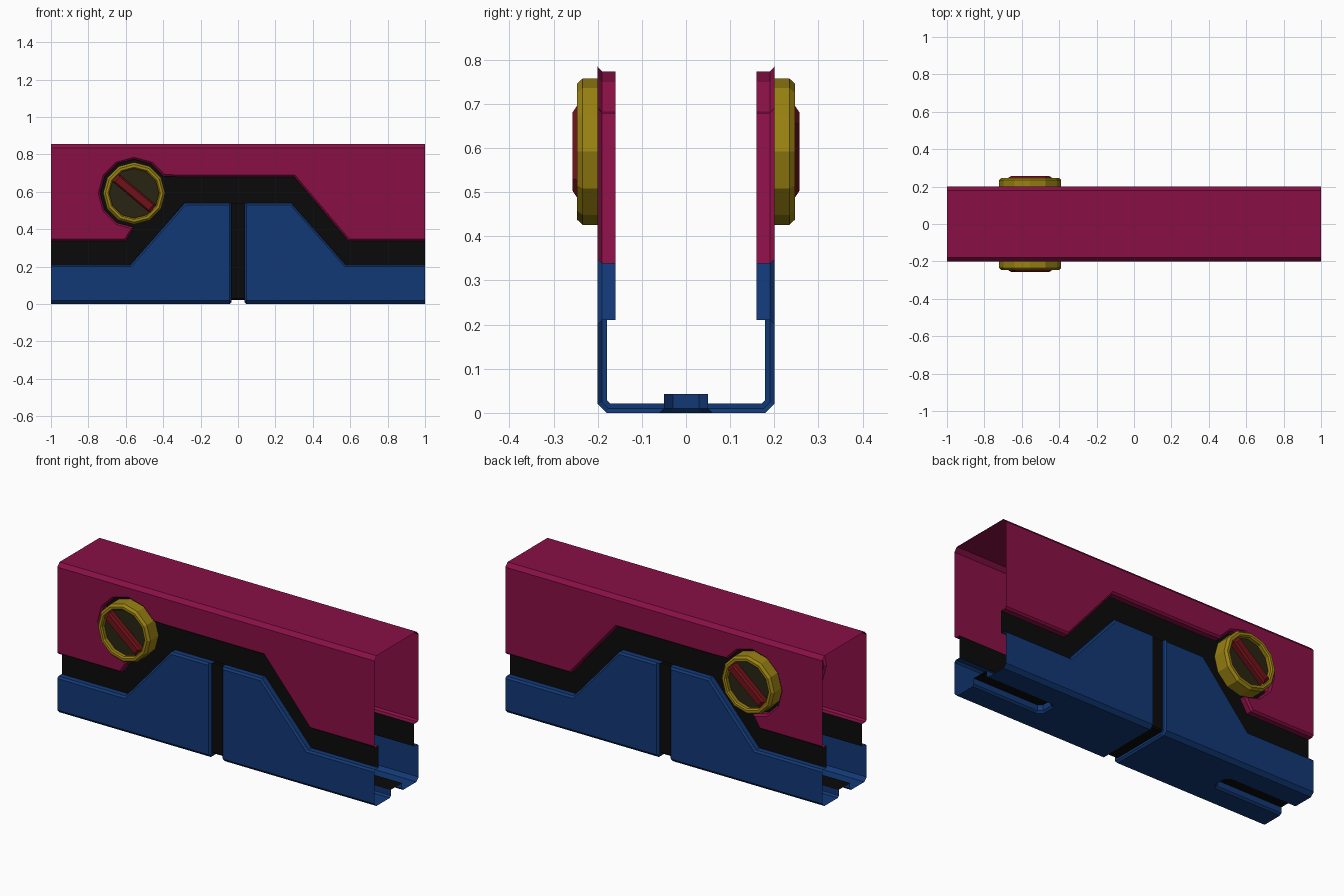
import bpy, bmesh, math
from mathutils import Vector

if "Cube" in bpy.data.objects:
    bpy.data.objects.remove(bpy.data.objects["Cube"])


def material(name, rgb):
    m = bpy.data.materials.new(name)
    m.diffuse_color = (*rgb, 1)
    m.use_nodes = True
    m.node_tree.nodes["Principled BSDF"].inputs["Base Color"].default_value = m.diffuse_color
    return m


MAGENTA = material("magenta", (0.25, 0.005, 0.06))
BLUE = material("blue", (0.006, 0.04, 0.18))
BLACK = material("black", (0.003, 0.003, 0.003))
GOLD = material("gold", (0.32, 0.22, 0.006))
OLIVE = material("dark_olive", (0.022, 0.017, 0.006))
RED = material("dark_red", (0.16, 0.006, 0.009))


def offset(pts, d):
    """Shift an open 2D path to its left by d, with mitred corners."""
    ps = [Vector(p) for p in pts]
    ns = [Vector((a.y - b.y, b.x - a.x)).normalized() for a, b in zip(ps, ps[1:])]
    ns = [ns[0]] + ns + [ns[-1]]
    return [tuple(p + (a + b) * d / (1 + a.dot(b))) for p, a, b in zip(ps, ns, ns[1:])]


def side(pts, y):
    return [(x, y, z) for x, z in pts]


def flat(pts, z):
    return [(x, y, z) for x, y in pts]


def cross(pts, x):
    return [(x, y, z) for y, z in pts]


def make(name, mat, polys=(), lofts=(), mirror=None, closed=False):
    """Mesh from single polygons plus strips bridging successive point loops."""
    bm = bmesh.new()
    for poly in polys:
        bm.faces.new([bm.verts.new(p) for p in poly])
    for loops in lofts:
        rows = [[bm.verts.new(p) for p in loop] for loop in loops]
        n = len(rows[0])
        for a, b in zip(rows, rows[1:]):
            for i in range(n if closed else n - 1):
                j = (i + 1) % n
                bm.faces.new((a[i], a[j], b[j], b[i]))
    bmesh.ops.remove_doubles(bm, verts=bm.verts, dist=1e-4)
    bmesh.ops.recalc_face_normals(bm, faces=bm.faces)
    me = bpy.data.meshes.new(name)
    bm.to_mesh(me)
    bm.free()
    me.materials.append(mat)
    ob = bpy.data.objects.new(name, me)
    bpy.context.collection.objects.link(ob)
    if mirror:
        mod = ob.modifiers.new("mirror", "MIRROR")
        mod.use_axis = mirror
    return ob


W, LIP, B = 0.20, 0.16, 0.01        # half width, trench floor, edge bevel
CX, CZ = -0.555, 0.592              # knob centre

# Upper cover: lower outline wraps round the knob, with an inward lip
notch = [(CX + 0.182 * math.cos(math.radians(a)), CZ + 0.182 * math.sin(math.radians(a)))
         for a in range(270, 0, -30)]
cover_edge = ([(-1, 0.338), (-0.6, 0.338)] + notch +
              [(-0.31, 0.68), (0.3, 0.68), (0.59, 0.338), (1, 0.338)])
cover_out = offset(cover_edge, B)
roof = [(-W, 0.835), (-0.18, 0.857), (0, 0.857)]
make("upper_cover", MAGENTA,
     polys=[side(cover_out + [(1, 0.835), (-1, 0.835)], -W)],
     lofts=[[side(cover_out, -W), side(cover_edge, -W + B), side(cover_edge, -LIP)],
            [cross(roof, -1), cross(roof, 1)]],
     mirror=(False, True, False))

# Lower tray: one quarter, mirrored both ways, with centre gap and floor slots
G = 0.035
tray_edge = [(1, 0.21), (0.575, 0.21), (0.285, 0.54), (G, 0.54)]
tray_out = offset(tray_edge, B)
tray_out[-1] = (G + B, 0.54 - B)
section = [(-W, 0.54), (-W, 0.02), (-0.18, 0), (0, 0)]
gap_in = offset(section, 0.021)
slot = [(0.565, 0), (0.565, -0.03), (0.585, -0.05), (1, -0.05)]
slot_out = offset(slot, -B)
make("lower_tray", BLUE,
     polys=[side(tray_out + [(G + B, 0.02), (1, 0.02)], -W),
            flat(slot_out + [(1, -0.18), (G + B, -0.18), (G + B, 0)], 0),
            [(G + B, -W, 0.02), (1, -W, 0.02), (1, -0.18, 0), (G + B, -0.18, 0)]],
     lofts=[[side(tray_out, -W), side(tray_edge, -W + B), side(tray_edge, -LIP)],
            [cross(section, G + B), cross(offset(section, B), G), cross(gap_in, G)],
            [flat(slot_out, 0), flat(slot, B), flat(slot, 0.043)]],
     mirror=(True, True, False))

# Black floors of the side trench, centre gap and slots
tray_full = tray_edge + [(-x, z) for x, z in reversed(tray_edge)]
make("side_trench_floor", BLACK, polys=[side(cover_edge + tray_full, -LIP)],
     mirror=(False, True, False))
gap_path = [(-LIP, 0.54)] + gap_in
make("centre_gap_floor", BLACK, lofts=[[cross(gap_path, -G), cross(gap_path, G)]],
     mirror=(False, True, False))
make("slot_floor", BLACK, polys=[flat(slot + [(1, 0)], 0.043)],
     mirror=(True, True, False))

# Knobs: ring, recessed disc and slanted bar on both sides
for label, s in (("front", 1), ("back", -1)):
    def place(pts, h):
        return [(CX + s * u, -s * h, CZ + v) for u, v in pts]

    def ring(r, h):
        return place([(r * math.cos(i * math.pi / 6), r * math.sin(i * math.pi / 6))
                      for i in range(12)], h)

    def bar(a, b, h):
        c, t = math.cos(math.radians(-40)), math.sin(math.radians(-40))
        return place([(x * c - y * t, x * t + y * c)
                      for x, y in ((-a, -b), (a, -b), (a, b), (-a, b))], h)

    rim = ((0.166, LIP), (0.166, 0.234), (0.154, 0.247), (0.140, 0.247), (0.133, 0.24),
           (0.133, 0.22))
    make(label + "_knob_ring", GOLD, lofts=[[ring(r, h) for r, h in rim]], closed=True)
    make(label + "_knob_disc", OLIVE, polys=[ring(0.133, 0.22)])
    make(label + "_knob_bar", RED, polys=[bar(0.117, 0.018, 0.257)],
         lofts=[[bar(0.131, 0.026, 0.22), bar(0.131, 0.026, 0.247), bar(0.117, 0.018, 0.257)]],
         closed=True)
